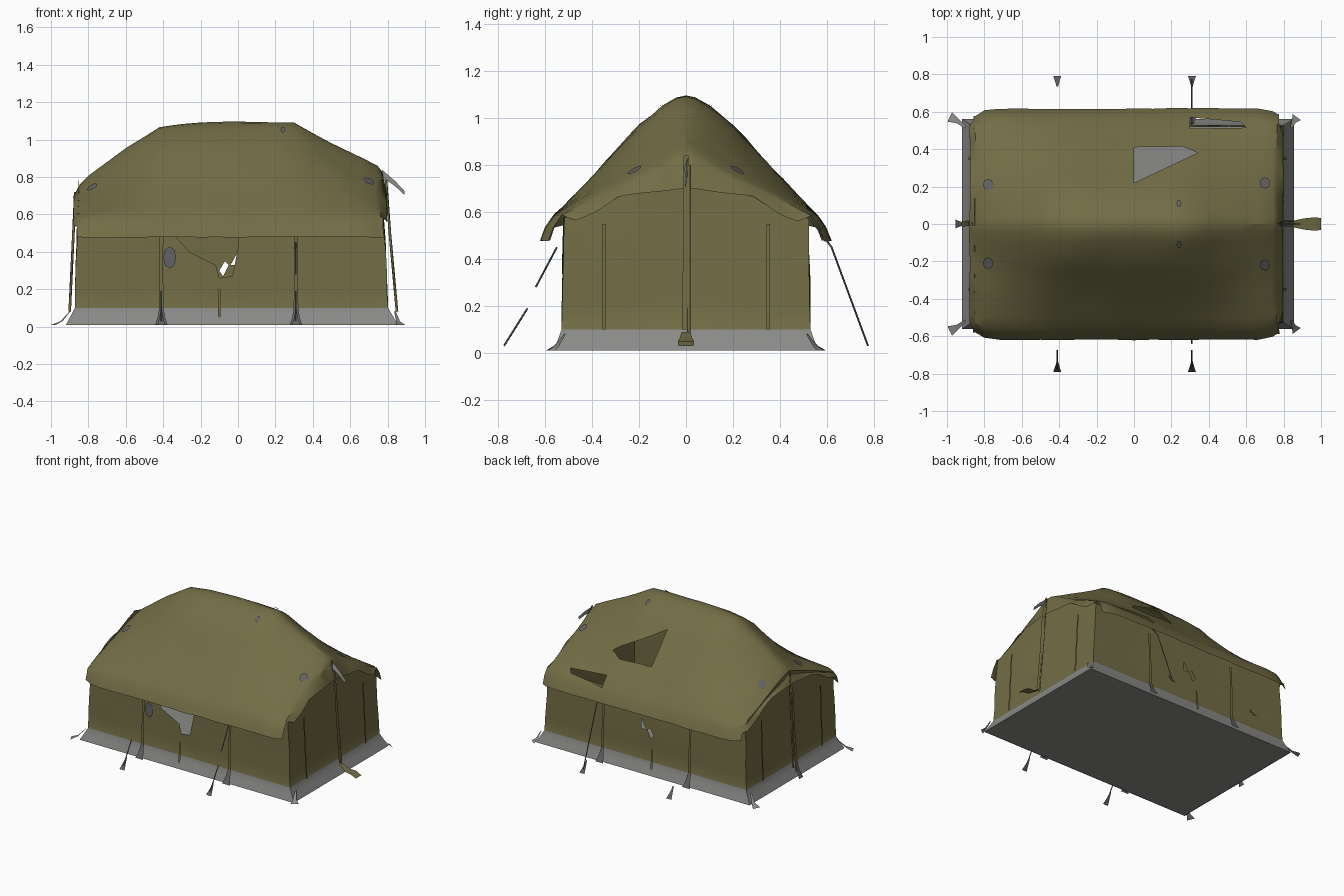
import bpy, bmesh, math
from mathutils import Vector, noise

if "Cube" in bpy.data.objects:
    bpy.data.objects.remove(bpy.data.objects["Cube"])


def material(name, c):
    m = bpy.data.materials.new(name)
    m.diffuse_color = (*c, 1)
    m.use_nodes = True
    m.node_tree.nodes["Principled BSDF"].inputs["Base Color"].default_value = m.diffuse_color
    return m


OLIVE = material("olive canvas", (0.168, 0.153, 0.06))
GREY = material("grey groundsheet", (0.255, 0.255, 0.25))
DARK = material("dark grey fittings", (0.12, 0.12, 0.12))


def finish(name, bm, *mats, smooth=True):
    me = bpy.data.meshes.new(name)
    bm.to_mesh(me)
    bm.free()
    ob = bpy.data.objects.new(name, me)
    bpy.context.collection.objects.link(ob)
    for m in mats:
        me.materials.append(m)
    if smooth:
        bpy.context.view_layer.objects.active = ob
        ob.select_set(True)
        bpy.ops.object.shade_smooth_by_angle(angle=math.radians(30))
        ob.select_set(False)
    return ob


def lerp(keys, x):
    if x <= keys[0][0]:
        return keys[0][1]
    for (a, p), (b, q) in zip(keys, keys[1:]):
        if x <= b:
            return p + (q - p) * (x - a) / (b - a)
    return keys[-1][1]


def loft(bm, rows, closed=False):
    vs = [[bm.verts.new(p) for p in r] for r in rows]
    n = len(rows[0])
    for a, b in zip(vs, vs[1:]):
        for i in range(n if closed else n - 1):
            j = (i + 1) % n
            bm.faces.new((a[i], a[j], b[j], b[i]))


def wrinkle(bm, amount, above=-1):
    for v in bm.verts:
        if v.co.z > above:
            v.co += noise.noise_vector(v.co * 6) * amount


def cut_hole(bm, pts, axes, side):
    """Cut a convex outline, seen along the unused axis, out of one side of a sheet."""
    a, b = axes
    pa, pb = [p[0] for p in pts], [p[1] for p in pts]
    cen = (sum(pa) / len(pts), sum(pb) / len(pts))
    edges = []
    for p, q in zip(pts, pts[1:] + pts[:1]):
        no, co, mid = Vector(), Vector(), Vector()
        no[a], no[b] = q[1] - p[1], p[0] - q[0]
        co[a], co[b] = p
        mid[a], mid[b] = cen
        if (mid - co).dot(no) > 0:
            no.negate()
        edges.append((co, no.normalized()))

    def near(f):
        c = f.calc_center_median()
        return (c.y * side > 0.05 and min(pa) - .1 < c[a] < max(pa) + .1
                and min(pb) - .1 < c[b] < max(pb) + .1)
    for co, no in edges:
        fs = [f for f in bm.faces if near(f)]
        geom = list({e for f in fs for e in f.edges} | {v for f in fs for v in f.verts}) + fs
        bmesh.ops.bisect_plane(bm, geom=geom, plane_co=co, plane_no=no, dist=1e-5)
    dead = [f for f in bm.faces if near(f) and
            all((f.calc_center_median() - co).dot(no) < 0 for co, no in edges)]
    bmesh.ops.delete(bm, geom=dead, context='FACES')


# roof shape: ridge height along x, and how far the slope has dropped across y
RIDGE = [(-.85, .76), (-.8, .81), (-.6, .955), (-.42, 1.07), (-.3, 1.085), (0, 1.097),
         (.3, 1.09), (.5, .985), (.74, .86), (.765, .83)]
SLOPE = [(0, 1), (.04, .985), (.1, .92), (.2, .76), (.3, .54), (.4, .33), (.5, .12), (.56, 0)]
HIP = [(0, 1), (.04, .96), (.1, .85), (.2, .66), (.3, .48), (.4, .31), (.5, .12), (.56, 0)]
BLEND = [(-.75, 1), (-.4, 0), (.25, 0), (.65, 1)]
WIDTH = [(-.85, .94), (-.8, .985), (-.7, 1), (.66, 1), (.73, .985), (.765, .95)]
END_EDGE = [(0, .70), (.28, .67), (.4, .59), (.56, .53)]
EAVE = .585


def roof_z(x, y):
    v, t = abs(y) / lerp(WIDTH, x), lerp(BLEND, x)
    return EAVE + (lerp(RIDGE, x) - EAVE) * (lerp(SLOPE, v) * (1 - t) + lerp(HIP, v) * t)


# roof with hanging eave flap and drooping ends
half = [0, .04, .1, .15, .2, .25, .3, .35, .4, .45, .5, .56]
ys = [-y for y in reversed(half)] + half[1:]
xs = sorted([k[0] for k in RIDGE] + [-.72, -.5, -.2, -.1, .1, .2, .4, .58, .66])


def roof_row(x):
    w = lerp(WIDTH, x)
    row = [(x, y * w, roof_z(x, y * w)) for y in ys]
    flap = [(x, .595 * w, .535), (x, .618 * w, .478)]
    return [(p[0], -p[1], p[2]) for p in reversed(flap)] + row + flap


def end_row(x, src):
    return [(x, p[1], min(p[2] - .01, lerp(END_EDGE, abs(p[1])))) if abs(p[1]) < .53
            else (x - math.copysign(.02, x), p[1], p[2]) for p in roof_row(src)]


bm = bmesh.new()
loft(bm, [end_row(-.88, -.85)] + [roof_row(x) for x in xs] + [end_row(.797, .765)])
wrinkle(bm, .007)
cut_hole(bm, [(0, .22), (.34, .38), (.26, .415), (0, .41)], (0, 1), 1)
cut_hole(bm, [(.3, .57), (.3, .51), (.6, .515), (.57, .545)], (0, 1), 1)
finish("roof", bm, OLIVE)

# walls with the flared grey skirt as their lowest band
N = 12
us = [-1 + 2 * i / N for i in range(N)]
ring = ([(u, -1) for u in us] + [(1, u) for u in us] +
        [(-u, 1) for u in us] + [(-1, -u) for u in us])
X0 = [(.01, -.92), (.1, -.872), (.75, -.852)]
X1 = [(.01, .855), (.1, .803), (.75, .768)]
YW = [(.01, .562), (.1, .53), (.55, .52)]


def wall_point(u, v, t, z=None):
    if z is None:
        end = abs(u) == 1
        top = roof_z(math.copysign(.8, u), v * .52) - .02 if end else .57
        z = .1 + (top - .1) * t
    x0, x1 = lerp(X0, z), lerp(X1, z)
    return ((x0 + x1) / 2 + u * (x1 - x0) / 2, v * lerp(YW, z), z)


bm = bmesh.new()
loft(bm, [[wall_point(u, v, 0, z) for u, v in ring] for z in (.01, .055, .1)] +
     [[wall_point(u, v, t) for u, v in ring] for t in (.2, .4, .6, .8, 1)], closed=True)
for f in bm.faces:
    f.material_index = int(f.calc_center_median().z < .1)
wrinkle(bm, .007, .11)
cut_hole(bm, [(-.34, .49), (-.26, .4), (-.12, .33), (0, .42), (0, .49)], (0, 2), -1)
cut_hole(bm, [(-.12, .335), (-.1, .26), (-.03, .27), (0, .42)], (0, 2), -1)
cut_hole(bm, [(-.1, .3), (-.08, .27), (-.05, .33), (-.07, .35)], (0, 2), 1)
cut_hole(bm, [(-.04, .33), (0, .33), (0, .4)], (0, 2), 1)
finish("walls_and_skirt", bm, OLIVE, GREY)

# floor sheet
bm = bmesh.new()
loft(bm, [[wall_point(u, v, 0, .012) for u in (-1, 0, 1)] for v in (-1, 0, 1)])
finish("floor", bm, GREY, smooth=False)


def ribbon(name, pts, across, widths, mat):
    bm = bmesh.new()
    a = Vector(across)
    loft(bm, [[Vector(p) - a * w / 2, Vector(p) + a * w / 2] for p, w in zip(pts, widths)])
    return finish(name, bm, mat)


def rope(name, pts, r, mat):
    cu = bpy.data.curves.new(name, 'CURVE')
    cu.dimensions = '3D'
    cu.bevel_depth = r
    cu.bevel_resolution = 0
    sp = cu.splines.new('POLY')
    sp.points.add(len(pts) - 1)
    for s, p in zip(sp.points, pts):
        s.co = (*p, 1)
    cu.materials.append(mat)
    bpy.context.collection.objects.link(bpy.data.objects.new(name, cu))


# side straps, their base anchors, guy lines and ground tabs
for s in (-1, 1):
    for x in (-.41, .31):
        ribbon("side_strap", [(x, s * .535, .5), (x, s * .54, .3), (x, s * .545, .08)],
               (1, 0, 0), (.022, .018, .026), OLIVE)
        ribbon("strap_anchor", [(x, s * .545, .11), (x, s * .565, .05), (x, s * .585, .012)],
               (1, 0, 0), (.02, .04, .065), DARK)
        ribbon("ground_tab", [(x, s * .735, .085), (x, s * .76, .045), (x, s * .79, .008)],
               (1, 0, 0), (.008, .022, .042), DARK)
    ribbon("side_seam", [(-.1, s * .54, .2), (-.1, s * .555, .05)], (1, 0, 0), (.012, .016), OLIVE)
rope("guy_line_back", [(.31, .53, .57), (.31, .62, .45), (.31, .775, .03)], .004, DARK)
for x in (-.41, .31):
    rope("guy_line_low", [(x, -.675, .19), (x, -.775, .03)], .004, DARK)
rope("guy_line_high", [(.31, -.55, .45), (.31, -.64, .28)], .004, DARK)

# corner tabs pegging the skirt down
for x0, x1 in ((-.9, -.985), (.84, .87)):
    for s in (-1, 1):
        d = Vector((x1 - x0, s * .04, 0)).normalized()
        ribbon("corner_tab", [(x0, s * .515, .08), ((x0 + x1) / 2, s * .55, .03),
                              (x1, s * .572, .01)], (-d.y, d.x, 0), (.012, .025, .055), GREY)

# straps over the end poles, with the loose tongue on the right end
ribbon("right_end_strap", [(.78, 0, .84), (.805, 0, .7), (.825, 0, .4), (.85, 0, .1)],
       (0, 1, 0), (.02, .024, .026, .035), OLIVE)
rope("right_end_rope", [(.79, .012, .8), (.812, .012, .5), (.85, .012, .08)], .007, OLIVE)
ribbon("right_tongue", [(.85, 0, .09), (.91, 0, .055), (.96, 0, .05), (1.0, 0, .03)],
       (0, 1, 0), (.035, .06, .07, .065), OLIVE)
ribbon("left_end_strap", [(-.86, 0, .78), (-.885, 0, .6), (-.9, 0, .3), (-.92, 0, .05)],
       (0, 1, 0), (.02, .022, .024, .035), OLIVE)
rope("left_end_rope", [(-.87, .012, .72), (-.88, .012, .5), (-.9, .012, .08)], .007, OLIVE)
ribbon("left_anchor", [(-.92, 0, .1), (-.94, 0, .04), (-.955, 0, .01)], (0, 1, 0),
       (.02, .035, .05), DARK)
for y in (-.35, .35):
    for X, o in ((X0, -.012), (X1, .012)):
        ribbon("end_seam", [(lerp(X, z) + o, y, z) for z in (.55, .3, .1)], (0, 1, 0),
               (.014, .014, .016), OLIVE)

# loose grey vent flap on the right ridge
ribbon("vent_flap", [(.77, 0, .82), (.84, 0, .765), (.89, 0, .715)], (0, .3, .95),
       (.04, .03, .022), GREY)


# vent patches lying on the roof
def patch(x, y, rx, ry):
    bm = bmesh.new()
    vs = []
    for i in range(8):
        a = math.tau * i / 8
        px, py = x + rx * math.cos(a), y + ry * math.sin(a)
        vs.append(bm.verts.new((px, py, roof_z(px, py) + .01)))
    bm.faces.new(vs)
    finish("vent_patch", bm, DARK, smooth=False)


for s in (-1, 1):
    patch(.7, s * .22, .028, .03)
    patch(-.78, s * .21, .028, .032)
    patch(.24, s * .11, .013, .02)

# small window on the front wall
bm = bmesh.new()
bmesh.ops.create_circle(bm, cap_ends=True, segments=8, radius=1)
for v in bm.verts:
    v.co = (-.365 + v.co.x * .035, 0, .37 + v.co.y * .058)
    v.co.y = -lerp(YW, v.co.z) - .009
finish("front_window", bm, DARK, smooth=False)
